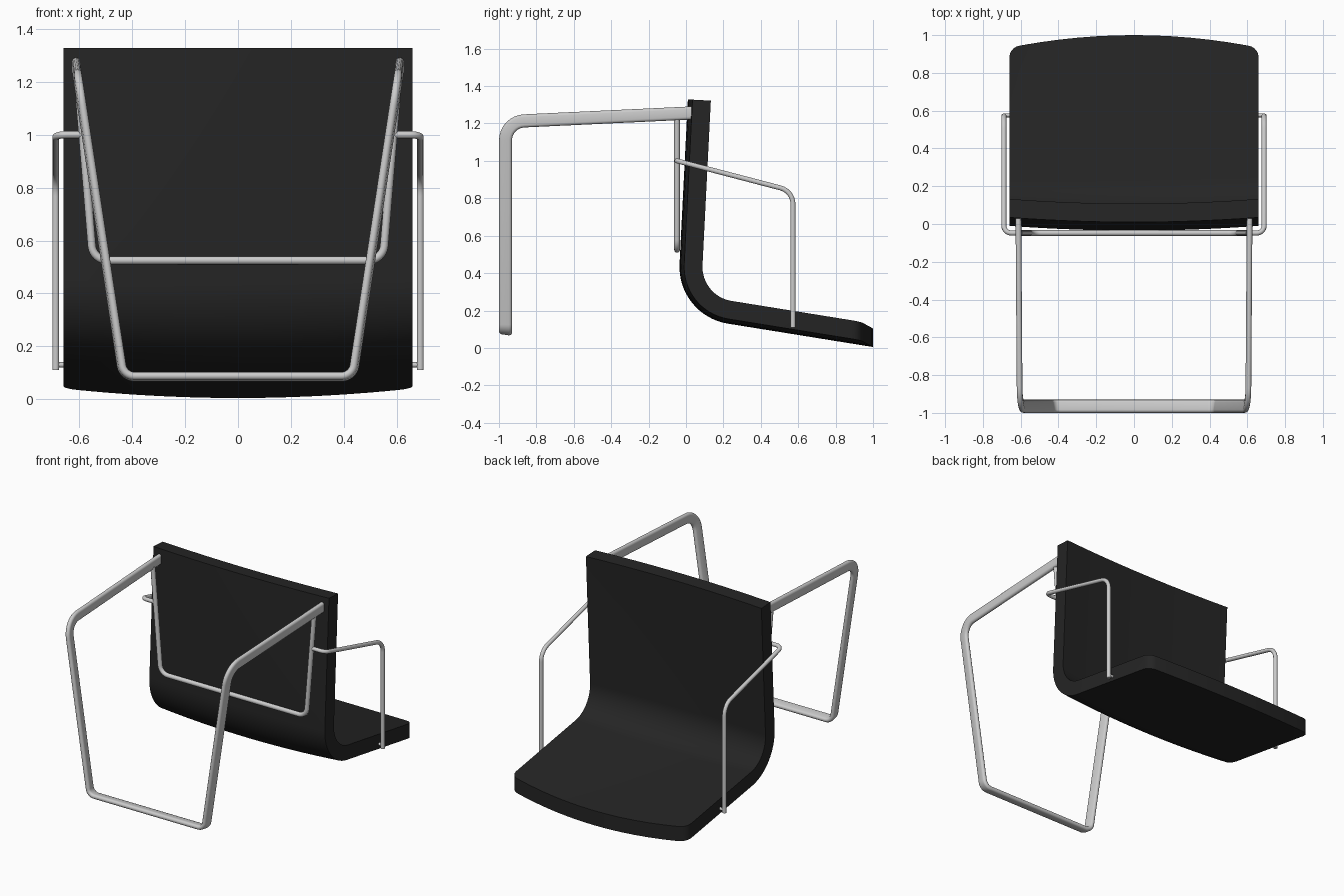
import bpy, bmesh, math
from mathutils import Vector

if "Cube" in bpy.data.objects:
    bpy.data.objects.remove(bpy.data.objects["Cube"])


def finish(name, bm, angle=35):
    bmesh.ops.recalc_face_normals(bm, faces=bm.faces)
    me = bpy.data.meshes.new(name)
    bm.to_mesh(me)
    bm.free()
    ob = bpy.data.objects.new(name, me)
    bpy.context.collection.objects.link(ob)
    bpy.ops.object.select_all(action='DESELECT')
    bpy.context.view_layer.objects.active = ob
    ob.select_set(True)
    bpy.ops.object.shade_smooth_by_angle(angle=math.radians(angle))
    return ob


def fillet(points, radii, steps=8):
    """Polyline whose inner corners are rounded to the given radii."""
    pts = [Vector(p) for p in points]
    out = [pts[0]]
    for i, r in enumerate(radii, 1):
        k = pts[i]
        a, b = (pts[i - 1] - k).normalized(), (pts[i + 1] - k).normalized()
        half = a.angle(b) / 2
        c = k + (a + b).normalized() * (r / math.sin(half))
        t = r / math.tan(half)
        va, vb = k + a * t - c, k + b * t - c
        total = va.angle(vb)
        for s in range(steps + 1):
            f = s / steps
            v = (va * math.sin((1 - f) * total) + vb * math.sin(f * total)) / math.sin(total)
            out.append(c + v)
    out.append(pts[-1])
    return out


def oval(w, h, n=12):
    """Stadium section: w wide, h thick (a circle when w == h)."""
    r, sec = h / 2, []
    for side in (1, -1):
        for s in range(n // 2 + 1):
            a = -math.pi / 2 + math.pi * s / (n // 2)
            p = (side * ((w - h) / 2 + r * math.cos(a)), side * r * math.sin(a))
            if not sec or (Vector(p) - Vector(sec[-1])).length > 1e-5:
                sec.append(p)
    if (Vector(sec[0]) - Vector(sec[-1])).length < 1e-5:
        sec.pop()
    return sec


def sweep(name, path, section, wide):
    """Carry a section along a path; wide is the starting direction of its width."""
    bm = bmesh.new()
    rings, prev, w = [], None, Vector(wide)
    for i, p in enumerate(path):
        a = (p - path[max(i - 1, 0)]).normalized()
        b = (path[min(i + 1, len(path) - 1)] - p).normalized()
        t = (a + b).normalized()
        if prev:
            w = prev.rotation_difference(t) @ w
        w = (w - t * w.dot(t)).normalized()
        n, prev = t.cross(w), t
        rings.append([bm.verts.new(p + w * u + n * v) for u, v in section])
    for r0, r1 in zip(rings, rings[1:]):
        for j in range(len(section)):
            k = (j + 1) % len(section)
            bm.faces.new((r0[j], r0[k], r1[k], r1[j]))
    bm.faces.new(rings[0])
    bm.faces.new(rings[-1])
    return finish(name, bm)


# Seat shell: bent L profile, slightly dished across, with a bowed front edge
R, CY, CZ, THICK = 0.307, 0.272, 0.433, 0.098
A0, A1 = math.radians(-2.9), math.radians(80.85)


def rail(d, front):
    """Side profile at depth d inside the outer skin, ending at y = front."""
    arc = [A0 + (A1 - A0) * i / 16 for i in range(17)]
    pts = [(CY - (R - d) * math.cos(a), CZ - (R - d) * math.sin(a)) for a in arc]
    y, z = pts[0]
    top = (y - math.sin(A0) * 0.881, z + math.cos(A0) * 0.881)
    y, z = pts[-1]
    return [top] + pts + [(front, z - (front - y) / math.tan(A1))]


half = [0, 0.1, 0.2, 0.3, 0.4, 0.5, 0.56, 0.61, 0.625, 0.638, 0.648, 0.656, 0.66]
bm = bmesh.new()
stations = []
for x in [-h for h in half[:0:-1]] + half:
    front = 1 - 0.055 * (x / 0.6) ** 2
    c = min(max((abs(x) - 0.61) / 0.05, 0), 1)
    front -= 0.05 * (1 - math.sqrt(1 - c * c))
    sag = 0.025 * (x / 0.66) ** 2
    loop = rail(sag, front) + rail(sag + THICK, front)[::-1]
    stations.append([bm.verts.new((x, y, z)) for y, z in loop])
n = len(stations[0])
for s0, s1 in zip(stations, stations[1:]):
    for j in range(n):
        k = (j + 1) % n
        bm.faces.new((s0[j], s0[k], s1[k], s1[j]))
for s in (stations[0], stations[-1]):
    for j in range(n // 2 - 1):
        bm.faces.new((s[j], s[j + 1], s[n - 2 - j], s[n - 1 - j]))
seat = finish("seat_shell", bm)
mat = bpy.data.materials.new("black_upholstery")
mat.diffuse_color = (0.018, 0.018, 0.018, 1)
mat.use_nodes = True
mat.node_tree.nodes["Principled BSDF"].inputs["Base Color"].default_value = mat.diffuse_color
seat.data.materials.append(mat)


def mirrored(side):
    """Full left-to-right path from its right half."""
    return [(-x, y, z) for x, y, z in side] + side[::-1]


# Main frame: flat oval tube, two arms and legs joined by a floor bar
side = [(0.612, 0.03, 1.256), (0.605, -0.965, 1.209), (0.434, -0.965, 0.085)]
path = fillet(mirrored(side), [0.105, 0.05, 0.05, 0.105])
sweep("floor_frame", path, oval(0.07, 0.03), (0, 0, 1))

# Back bracket: round U-shaped tube behind the backrest
side = [(0.607, -0.048, 1.235), (0.548, -0.048, 0.525)]
sweep("back_bracket", fillet(mirrored(side), [0.06, 0.06]), oval(0.031, 0.031), (0, 1, 0))

# Armrests with a small pin into the seat edge
for s, label in ((1, "right"), (-1, "left")):
    pts = [(s * 0.588, -0.048, 1.0), (s * 0.689, -0.048, 1.0),
           (s * 0.689, 0.572, 0.838), (s * 0.689, 0.572, 0.11)]
    sweep(label + "_armrest", fillet(pts, [0.04, 0.09]), oval(0.027, 0.027), (0, 0, 1))
    pin = [Vector((s * 0.64, 0.575, 0.13)), Vector((s * 0.689, 0.575, 0.13))]
    sweep(label + "_armrest_pin", pin, oval(0.02, 0.02), (0, 0, 1))
